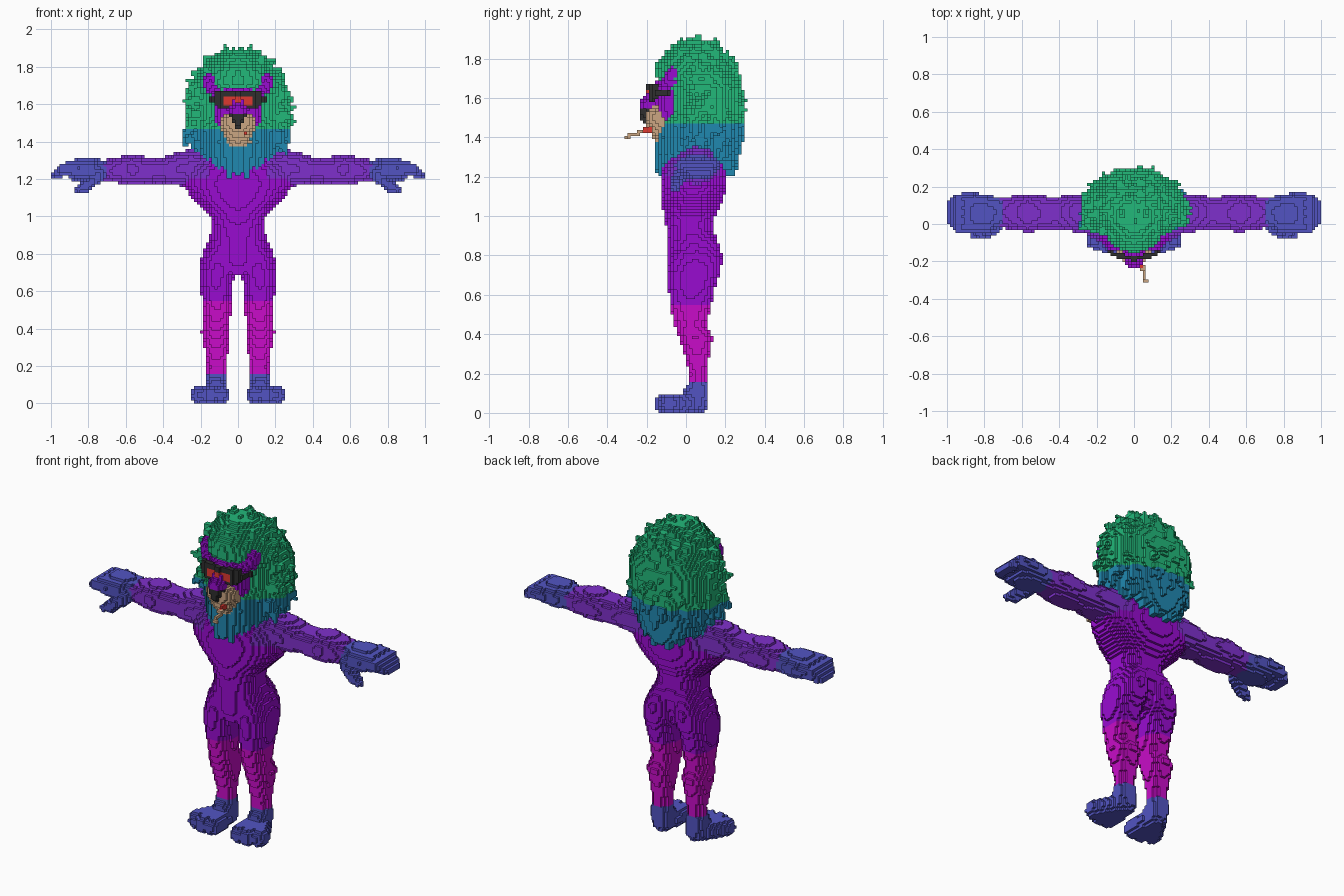
import bpy, math, random
from mathutils import Vector

if "Cube" in bpy.data.objects:
    bpy.data.objects.remove(bpy.data.objects["Cube"])

random.seed(4)
V = 1 / 64                      # edge length of one block
world = {}                      # block index -> (part, colour)


def lin(h):
    c = [int(h[i:i + 2], 16) / 255 for i in (0, 2, 4)]
    return [((v + .055) / 1.055) ** 2.4 if v > .04 else v / 12.92 for v in c] + [1]


mats = {}
for name, h in dict(purple="980CD0", magenta="C80CC8", violet="7F30CC", blue="5254C2",
                    green="22B87A", teal="2088B0", tan="CBA682", black="2E2E2E",
                    red="DD3830").items():
    mats[name] = bpy.data.materials.new(name)
    mats[name].diffuse_color = lin(h)


def centre(c):
    return Vector([(i + .5) * V for i in c])


def box(lo, hi):
    r = [range(math.floor(a / V), math.ceil(b / V) + 1) for a, b in zip(lo, hi)]
    return ((i, j, k) for i in r[0] for j in r[1] for k in r[2])


def loft(rows, axis=2, p_lo=2.2, p_hi=2.2):
    """Blocks inside rounded sections; row = (position, a0, a1, b0, b1)."""
    cells = set()
    ia, ib = (0, 1) if axis == 2 else (1, 2)
    for lo, hi in zip(rows, rows[1:]):
        bl, bh = [0] * 3, [0] * 3
        bl[axis], bh[axis] = lo[0], hi[0]
        bl[ia], bh[ia] = min(lo[1], hi[1]), max(lo[2], hi[2])
        bl[ib], bh[ib] = min(lo[3], hi[3]), max(lo[4], hi[4])
        for c in box(bl, bh):
            q = centre(c)
            t = (q[axis] - lo[0]) / (hi[0] - lo[0])
            if not 0 <= t <= 1:
                continue
            a0, a1, b0, b1 = [u + (w - u) * t for u, w in zip(lo[1:], hi[1:])]
            u = abs(2 * q[ia] - a0 - a1) / (a1 - a0)
            v = (2 * q[ib] - b0 - b1) / (b1 - b0)
            p = p_lo if v < 0 else p_hi
            if u ** p + abs(v) ** p <= 1:
                cells.add(c)
    return cells


def stroke(*pts):
    """Blocks inside a rounded, tapering path of (x, y, z, radius) points."""
    cells = set()
    for a, b in zip(pts, pts[1:]):
        A, d = Vector(a[:3]), Vector(b[:3]) - Vector(a[:3])
        m = max(a[3], b[3])
        for c in box([min(a[i], b[i]) - m for i in range(3)], [max(a[i], b[i]) + m for i in range(3)]):
            q = centre(c)
            t = max(0, min(1, (q - A).dot(d) / max(d.length_squared, 1e-9)))
            if (q - A - d * t).length <= a[3] + (b[3] - a[3]) * t:
                cells.add(c)
    return cells


def put(part, cells, colour, mirror=False):
    if mirror:
        cells = cells | {(-1 - i, j, k) for i, j, k in cells}
    for c in cells:
        if c[2] >= 0 and -64 <= c[0] < 64:
            world[c] = (part, colour if isinstance(colour, str) else colour(centre(c)))


def sym(rows):
    return [(z, -w, w, y0, y1) for z, w, y0, y1 in rows]


# torso
put("torso", loft(sym([(.68, .08, -.07, .11), (.75, .15, -.09, .12), (.82, .175, -.09, .145),
                       (.88, .155, -.09, .155), (.95, .14, -.1, .14), (1, .15, -.11, .15),
                       (1.05, .2, -.12, .175), (1.1, .25, -.125, .195), (1.17, .295, -.13, .205),
                       (1.25, .285, -.12, .2), (1.345, .22, -.06, .17)])),
    lambda q: "violet" if q.z > 1.2 and abs(q.x) > .16 else "purple")

# legs, running up into the buttocks
put("legs", loft([(.12, .065, .17, .01, .11), (.2, .065, .165, .015, .105), (.3, .05, .18, -.01, .12),
                  (.38, .04, .197, -.035, .138), (.45, .04, .182, -.06, .105), (.55, .035, .19, -.08, .13),
                  (.65, .025, .207, -.09, .15), (.72, .005, .207, -.09, .178), (.8, .005, .19, -.08, .182),
                  (.88, .01, .15, -.05, .16), (.92, .03, .12, 0, .13)]),
    lambda q: "magenta" if q.z < .55 else "purple", True)

# feet with three toes
foot = loft([(.03, .06, .17, -.02, .11), (.1, .06, .175, -.02, .112), (.15, .065, .17, .01, .11)])
for x, y in ((.09, -.105), (.145, -.11), (.205, -.085)):
    foot |= stroke((.115, .055, .05, .055), (x, y, .045, .05))
put("feet", foot, "blue", True)

# arms
put("arms", loft([(.14, -.04, .15, 1.17, 1.33), (.25, -.045, .155, 1.16, 1.355), (.32, -.04, .155, 1.165, 1.345),
                  (.42, -.03, .145, 1.18, 1.312), (.5, -.035, .15, 1.17, 1.32), (.57, -.045, .16, 1.168, 1.335),
                  (.65, -.03, .15, 1.18, 1.315), (.72, -.015, .14, 1.19, 1.3)], 0), "violet", True)

# hands with fingers and thumb
hand = loft([(.71, -.015, .14, 1.19, 1.3), (.78, -.05, .155, 1.18, 1.312), (.84, -.05, .158, 1.185, 1.312),
             (.91, -.035, .15, 1.2, 1.3)], 0)
for y in (-.015, .035, .085, .13):
    hand |= stroke((.85, y, 1.255, .04), (.93, y, 1.255, .034), (.977, .035 + y * .6, 1.222, .025))
hand |= stroke((.74, -.02, 1.22, .035), (.8, -.045, 1.175, .03), (.855, -.055, 1.145, .02))
hand |= stroke((.78, -.045, 1.19, .03), (.81, -.05, 1.145, .022))
put("hands", hand, "blue", True)

# mane: a shield-shaped mass with a pointed, ragged lower edge
mane = loft(sym([(1.17, .2, -.15, .25), (1.3, .215, -.155, .265), (1.4, .235, -.155, .275),
                 (1.48, .25, -.145, .275), (1.53, .268, -.1, .275), (1.65, .265, -.11, .28),
                 (1.71, .25, -.155, .265), (1.78, .2, -.15, .225), (1.84, .15, -.1, .165),
                 (1.89, .09, -.04, .11)]), 2, 1.6, 2.5)
mane = {c for c in mane if (q := centre(c)).z > 1.2 + .55 * abs(q.x) + .025 * math.sin(abs(q.x) * 95)}
for n in range(190):            # pointed tufts spread over the mane
    dz = 1 - 2 * (n + .5) / 190
    a, r = n * 2.39996, math.sqrt(1 - dz * dz)
    d = Vector((r * math.cos(a), r * math.sin(a), dz))
    if (d.y < -.35 and dz < .6) or dz < -.62:
        continue
    low = dz < -.2
    ext = random.uniform(1.06, 1.17)
    b = Vector((d.x * .25, .07 + d.y * .2, 1.56 + d.z * .31))
    tip = Vector((d.x * .268 * ext, .065 + d.y * .215 * ext, 1.56 + d.z * .315 * ext - (.06 if low else 0)))
    mane |= stroke((*b, .045), (*tip, .008))
for s in (-1, 1):
    mane |= stroke((.05 * s, .05, 1.85, .045), (.07 * s, .06, 1.915, .012))
put("mane", mane, lambda q: "green" if q.z > 1.475 else "teal")

# face, snout bridge, brows and ears
put("face", loft(sym([(1.44, .08, -.13, 0), (1.5, .12, -.15, 0), (1.57, .125, -.155, 0),
                      (1.64, .12, -.16, 0), (1.685, .07, -.155, 0)])), "purple")
put("face", stroke((0, -.13, 1.65, .04), (0, -.185, 1.56, .05)), "purple")
put("ears", stroke((.11, -.12, 1.66, .025), (.145, -.08, 1.69, .035), (.15, -.065, 1.725, .037)), "purple", True)

# muzzle and nose
put("muzzle", loft(sym([(1.375, .05, -.15, -.08), (1.43, .075, -.185, -.05), (1.49, .1, -.21, -.05),
                        (1.53, .085, -.215, -.05), (1.555, .05, -.2, -.05)])), "tan")
put("nose", loft(sym([(1.47, .012, -.225, -.17), (1.51, .03, -.235, -.17), (1.545, .042, -.235, -.17)])), "black")

# cigarette
put("cigarette", stroke((.035, -.17, 1.44, .013), (.045, -.235, 1.43, .013)), "red")
put("cigarette", stroke((.048, -.235, 1.425, .012), (.06, -.305, 1.402, .012)), "tan")

# visor glasses: curved frame, red lens, side arms
front = set()
for c in box((-.125, -.21, 1.57), (.125, -.13, 1.67)):
    q = centre(c)
    off = q.y + .182 - 1.7 * q.x ** 2
    if abs(off) < V * .9 and abs(q.x) < .122 and 1.572 + max(0, abs(q.x) - .085) * .8 < q.z < 1.672 \
            and not (abs(q.x) < .02 and q.z < 1.585):
        front.add(c)
put("glasses", front, lambda q: "red" if abs(q.x) < .078 and 1.59 < q.z < 1.64 else "black")
put("glasses", stroke((.12, -.155, 1.625, .013), (.14, -.09, 1.625, .013)), "black", True)

# turn the blocks into one mesh per part, keeping only exposed faces
SIDES = []
for ax in range(3):
    for s in (0, 1):
        n, quad = [0, 0, 0], []
        n[ax] = 2 * s - 1
        for u, w in ((0, 0), (1, 0), (1, 1), (0, 1)):
            v = [0, 0, 0]
            v[ax], v[(ax + 1) % 3], v[(ax + 2) % 3] = s, u, w
            quad.append(v)
        SIDES.append((n, quad if s else quad[::-1]))

parts = {}
for c, (part, col) in world.items():
    parts.setdefault(part, []).append((c, col))
for part, cells in parts.items():
    used = sorted({col for _, col in cells})
    verts, faces, idx = {}, [], []
    for c, col in cells:
        for n, quad in SIDES:
            if (c[0] + n[0], c[1] + n[1], c[2] + n[2]) in world:
                continue
            faces.append([verts.setdefault((c[0] + a, c[1] + b, c[2] + d), len(verts)) for a, b, d in quad])
            idx.append(used.index(col))
    me = bpy.data.meshes.new(part)
    me.from_pydata([[i * V for i in v] for v in verts], [], faces)
    for col in used:
        me.materials.append(mats[col])
    me.polygons.foreach_set("material_index", idx)
    bpy.context.collection.objects.link(bpy.data.objects.new(part, me))

for m in bpy.data.materials:
    if m.users and not m.is_grease_pencil:
        m.use_nodes = True
        m.node_tree.nodes["Principled BSDF"].inputs["Base Color"].default_value = m.diffuse_color
